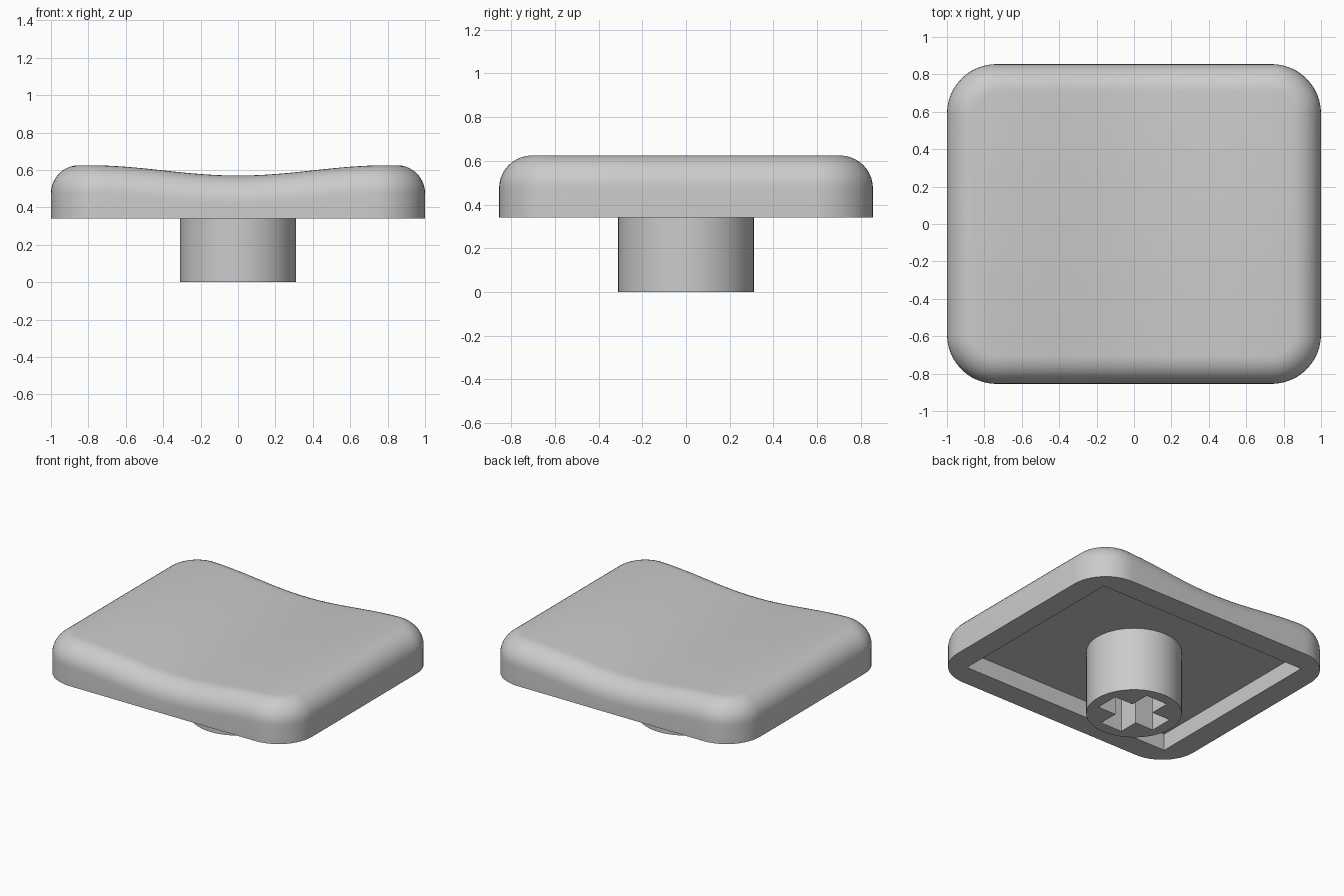
import bpy, bmesh, math

if "Cube" in bpy.data.objects:
    bpy.data.objects.remove(bpy.data.objects["Cube"], do_unlink=True)

HALF_X, HALF_Y, CORNER = 1.0, 0.855, 0.265
BASE_Z, TOP_Z, DIP, FILLET = 0.34, 0.625, 0.055, 0.15

grey = bpy.data.materials.new("grey plastic")
grey.use_nodes = True
colour = (0.6, 0.6, 0.6, 1)
grey.diffuse_color = colour
grey.node_tree.nodes["Principled BSDF"].inputs["Base Color"].default_value = colour


def top_height(x):
    """Gentle valley across the width, level near both sides."""
    t = min(abs(x) / 0.8, 1)
    return TOP_Z - DIP * (1 + math.cos(math.pi * t)) / 2


def half_outline(inset, arc=12, straight=32):
    """Back half of the rounded rectangle, from +x to -x."""
    cx, cy, r = HALF_X - CORNER, HALF_Y - CORNER, CORNER - inset
    right = [(cx + r * math.cos(a), cy + r * math.sin(a))
             for a in (math.pi / 2 * i / arc for i in range(arc + 1))]
    middle = [(cx - 2 * cx * i / straight, cy + r) for i in range(1, straight)]
    left = [(-x, y) for x, y in reversed(right)]
    return right + middle + left


def add_object(name, bm):
    bmesh.ops.recalc_face_normals(bm, faces=bm.faces)
    mesh = bpy.data.meshes.new(name)
    bm.to_mesh(mesh)
    bm.free()
    mesh.materials.append(grey)
    obj = bpy.data.objects.new(name, mesh)
    bpy.context.collection.objects.link(obj)
    return obj


def box(name, size, z_low, z_high):
    bm = bmesh.new()
    bmesh.ops.create_cube(bm, size=1)
    for v in bm.verts:
        v.co.x *= size[0]
        v.co.y *= size[1]
        v.co.z = z_low if v.co.z < 0 else z_high
    return add_object(name, bm)


def activate(obj):
    bpy.ops.object.select_all(action="DESELECT")
    obj.select_set(True)
    bpy.context.view_layer.objects.active = obj


def cut(obj, cutter):
    cutter.hide_render = True
    mod = obj.modifiers.new("cut", "BOOLEAN")
    mod.operation, mod.solver, mod.object = "DIFFERENCE", "EXACT", cutter
    activate(obj)
    bpy.ops.object.modifier_apply(modifier=mod.name)
    bpy.data.objects.remove(cutter, do_unlink=True)


# Cap: straight wall, then a fillet that follows the dished top
bm = bmesh.new()
levels = [(0, None)]
for i in range(11):
    a = math.pi / 2 * i / 10
    levels.append((FILLET * (1 - math.cos(a)), FILLET * (1 - math.sin(a))))
rings = []
for inset, drop in levels:
    half = half_outline(inset)
    outline = half + [(x, -y) for x, y in reversed(half)]
    rings.append([bm.verts.new((x, y, BASE_Z if drop is None else top_height(x) - drop))
                  for x, y in outline])
count = len(rings[0])
for low, high in zip(rings, rings[1:]):
    for i in range(count):
        j = (i + 1) % count
        bm.faces.new((low[i], low[j], high[j], high[i]))
bm.faces.new(rings[0])
# Top surface: strips joining matching front and back points
top = rings[-1]
for i in range(count // 2 - 1):
    bm.faces.new((top[i], top[i + 1], top[count - 2 - i], top[count - 1 - i]))
cap = add_object("cap", bm)
cut(cap, box("recess_cutter", (1.67, 1.38), BASE_Z - 0.1, BASE_Z + 0.12))

# Stem: round post with a cross-shaped socket
bm = bmesh.new()
bmesh.ops.create_cone(bm, cap_ends=True, segments=64, radius1=0.31, radius2=0.31, depth=0.47)
bmesh.ops.translate(bm, verts=bm.verts, vec=(0, 0, 0.235))
stem = add_object("stem", bm)
for size in ((0.46, 0.17), (0.17, 0.46)):
    cut(stem, box("socket_cutter", size, -0.1, 0.36))

for part in (cap, stem):
    activate(part)
    bpy.ops.object.shade_smooth_by_angle(angle=math.radians(30))
